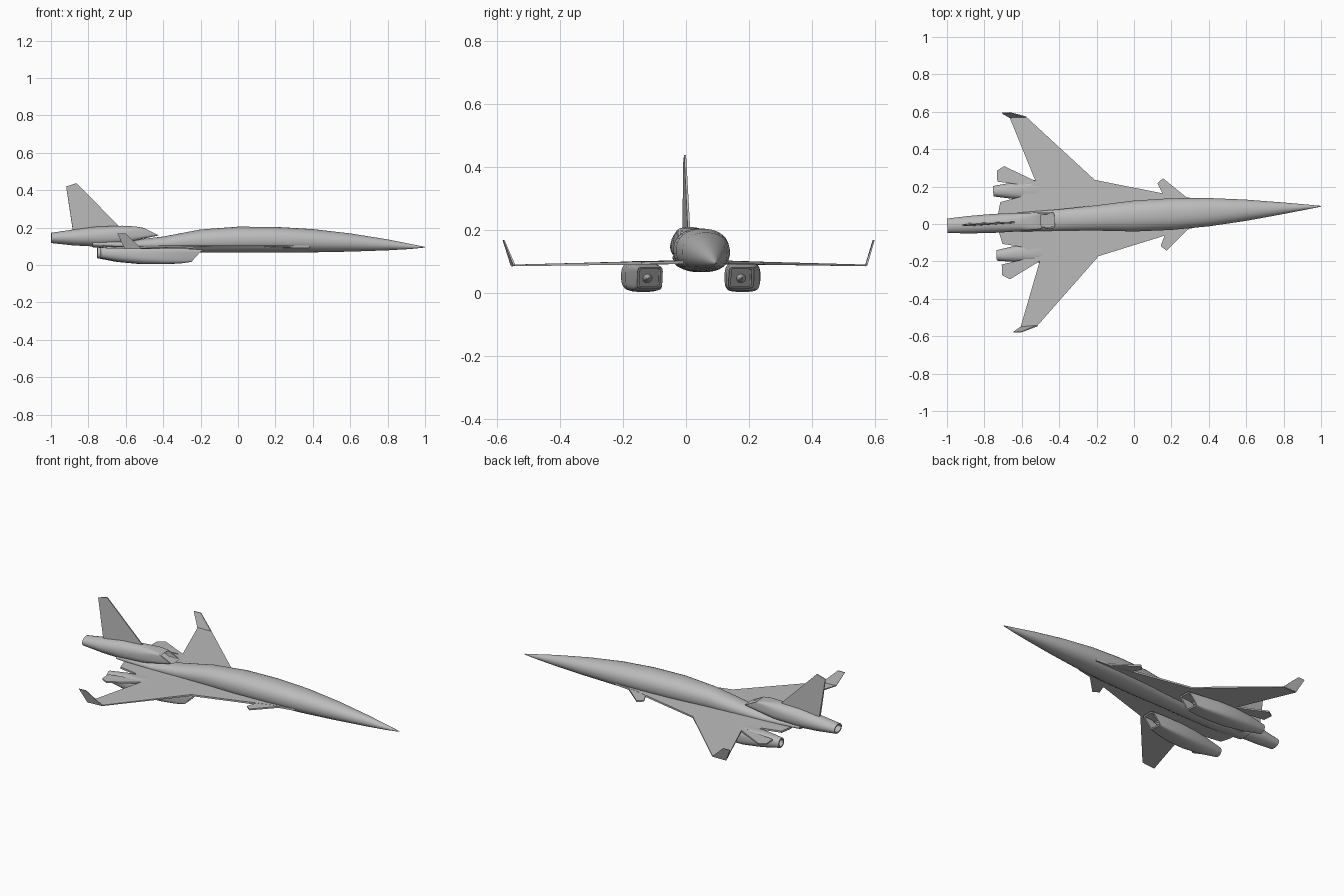
import bpy, bmesh, math
from mathutils import Matrix, Vector

if "Cube" in bpy.data.objects:
    bpy.data.objects.remove(bpy.data.objects["Cube"])

grey = bpy.data.materials.new("airframe_grey")
grey.use_nodes = True
COLOR = (0.5, 0.5, 0.5, 1)
grey.diffuse_color = COLOR
grey.node_tree.nodes["Principled BSDF"].inputs["Base Color"].default_value = COLOR

# The whole aircraft sits at a slight yaw
POSE = Matrix.Translation((0, 0.0425, 0)) @ Matrix.Rotation(math.radians(3), 4, "Z")


def finish(bm, name):
    bmesh.ops.recalc_face_normals(bm, faces=bm.faces)
    bm.transform(POSE)
    mesh = bpy.data.meshes.new(name)
    bm.to_mesh(mesh)
    bm.free()
    mesh.materials.append(grey)
    obj = bpy.data.objects.new(name, mesh)
    bpy.context.collection.objects.link(obj)
    bpy.ops.object.select_all(action="DESELECT")
    obj.select_set(True)
    bpy.context.view_layer.objects.active = obj
    bpy.ops.object.shade_smooth_by_angle(angle=math.radians(35))


def loft(name, sections, side=1, front_hole=0, back_hole=0, wall=0.008, seg=28):
    """Sections run front to back: x, y, bottom z, top z, half width, power, rake."""
    bm = bmesh.new()
    rings = []
    for x, y, low, top, width, power, rake in sections:
        ring = []
        for i in range(seg):
            a = math.tau * (i + 0.5) / seg
            c, s = math.cos(a), math.sin(a)
            cy = math.copysign(abs(c) ** (2 / power), c)
            cz = math.copysign(abs(s) ** (2 / power), s)
            ring.append(bm.verts.new((x + rake * cz, side * (y + width * cy),
                                      (low + top) / 2 + cz * (top - low) / 2)))
        rings.append(ring)
    for a, b in zip(rings, rings[1:]):
        for i in range(seg):
            j = (i + 1) % seg
            bm.faces.new((a[i], a[j], b[j], b[i]))
    caps = [(bm.faces.new(rings[0]), -front_hole), (bm.faces.new(rings[-1]), back_hole)]
    bmesh.ops.recalc_face_normals(bm, faces=bm.faces)
    # Hollow out the intakes and exhausts
    for face, depth in caps:
        if depth:
            bmesh.ops.inset_region(bm, faces=[face], thickness=wall)
            inner = bmesh.ops.extrude_discrete_faces(bm, faces=[face])["faces"][0]
            bmesh.ops.translate(bm, verts=inner.verts, vec=(depth, 0, 0))
    finish(bm, name)


def plate(name, points, axis, side=1):
    """Solid plate; each point is x, y, z, thickness along the axis."""
    bm = bmesh.new()
    axis = Vector(axis)
    layers = []
    for d in (-0.5, 0.5):
        layer = []
        for x, y, z, t in points:
            p = Vector((x, y, z)) + axis * t * d
            layer.append(bm.verts.new((p.x, p.y * side, p.z)))
        layers.append(layer)
        bm.faces.new(layer)
    n = len(points)
    for i in range(n):
        j = (i + 1) % n
        bm.faces.new((layers[0][i], layers[0][j], layers[1][j], layers[1][i]))
    finish(bm, name)


def flat(outline, thick=0.012):
    """Wing planform with slight droop and thinner tips."""
    return [(x, y, 0.099 - 0.02 * y, thick * (1 - y)) for x, y in outline]


# Fuselage
loft("fuselage", [
    (1.001, 0, 0.093, 0.097, 0.002, 2, 0),
    (0.92, 0, 0.085, 0.113, 0.014, 2, 0),
    (0.8, 0, 0.078, 0.137, 0.031, 2, 0),
    (0.6, 0, 0.071, 0.169, 0.057, 2.1, 0),
    (0.4, 0, 0.067, 0.192, 0.076, 2.2, 0),
    (0.2, 0, 0.066, 0.204, 0.085, 2.2, 0),
    (0.0, 0, 0.066, 0.205, 0.083, 2.2, 0),
    (-0.2, 0, 0.067, 0.19, 0.068, 2.2, 0),
    (-0.4, 0, 0.07, 0.152, 0.057, 2.2, 0),
    (-0.55, 0, 0.075, 0.135, 0.053, 2.2, 0),
    (-0.78, 0, 0.095, 0.13, 0.045, 2, 0)])

# Centre engine above the tail, with a raked square intake
loft("tail_engine", [
    (-0.465, 0, 0.158, 0.198, 0.043, 8, -0.04),
    (-0.53, 0, 0.14, 0.206, 0.046, 5, -0.02),
    (-0.62, 0, 0.11, 0.21, 0.05, 2.6, 0),
    (-0.76, 0, 0.098, 0.205, 0.051, 2.1, 0),
    (-0.88, 0, 0.104, 0.19, 0.047, 2, 0),
    (-1.0, 0, 0.117, 0.172, 0.039, 2, 0)],
    front_hole=0.06, back_hole=0.05)

# Tail fin
plate("tail_fin", [
    (-0.63, 0, 0.2, 0.008), (-0.865, 0, 0.437, 0.006),
    (-0.92, 0, 0.42, 0.006), (-0.885, 0, 0.19, 0.016)], (0, 1, 0))

for side, label in ((1, "left"), (-1, "right")):
    # Cranked delta wing with leading-edge strake
    plate(label + "_wing", flat([
        (0.42, 0), (0.38, 0.07), (0.25, 0.09), (-0.2, 0.204), (-0.546, 0.558),
        (-0.637, 0.562), (-0.517, 0.217), (-0.6, 0.135), (-0.71, 0.112),
        (-0.725, 0.05), (-0.725, 0)]), (0, 0, 1), side)

    # Upturned wingtip
    plate(label + "_winglet", [
        (-0.546, 0.558, 0.087, 0.007), (-0.632, 0.587, 0.168, 0.004),
        (-0.677, 0.587, 0.168, 0.004), (-0.637, 0.562, 0.087, 0.007)],
        (0, 1, 0), side)

    # Small foreplane
    plate(label + "_canard", flat([
        (0.33, 0.06), (0.28, 0.09), (0.165, 0.194), (0.134, 0.168),
        (0.168, 0.09), (0.17, 0.06)], 0.01), (0, 0, 1), side)

    # Outboard rear fin beside the engine
    plate(label + "_rear_fin", flat([
        (-0.5, 0.2), (-0.53, 0.222), (-0.68, 0.303), (-0.72, 0.28),
        (-0.72, 0.222), (-0.6, 0.2)]), (0, 0, 1), side)

    # Underwing engine, boxy intake to round exhaust
    loft(label + "_engine", [
        (-0.23, 0.145, 0.016, 0.082, 0.04, 8, 0.03),
        (-0.3, 0.149, 0.008, 0.088, 0.047, 6, 0.015),
        (-0.4, 0.157, 0.004, 0.096, 0.056, 4, 0),
        (-0.52, 0.164, 0.005, 0.102, 0.057, 3, 0),
        (-0.64, 0.169, 0.016, 0.102, 0.044, 2.4, 0),
        (-0.745, 0.172, 0.036, 0.093, 0.028, 2, 0)],
        side, front_hole=0.08, back_hole=0.04)

    # Intake centre body
    loft(label + "_intake_cone", [
        (-0.24, 0.147, 0.046, 0.05, 0.002, 2, 0),
        (-0.33, 0.149, 0.032, 0.066, 0.018, 2, 0)], side, seg=16)
